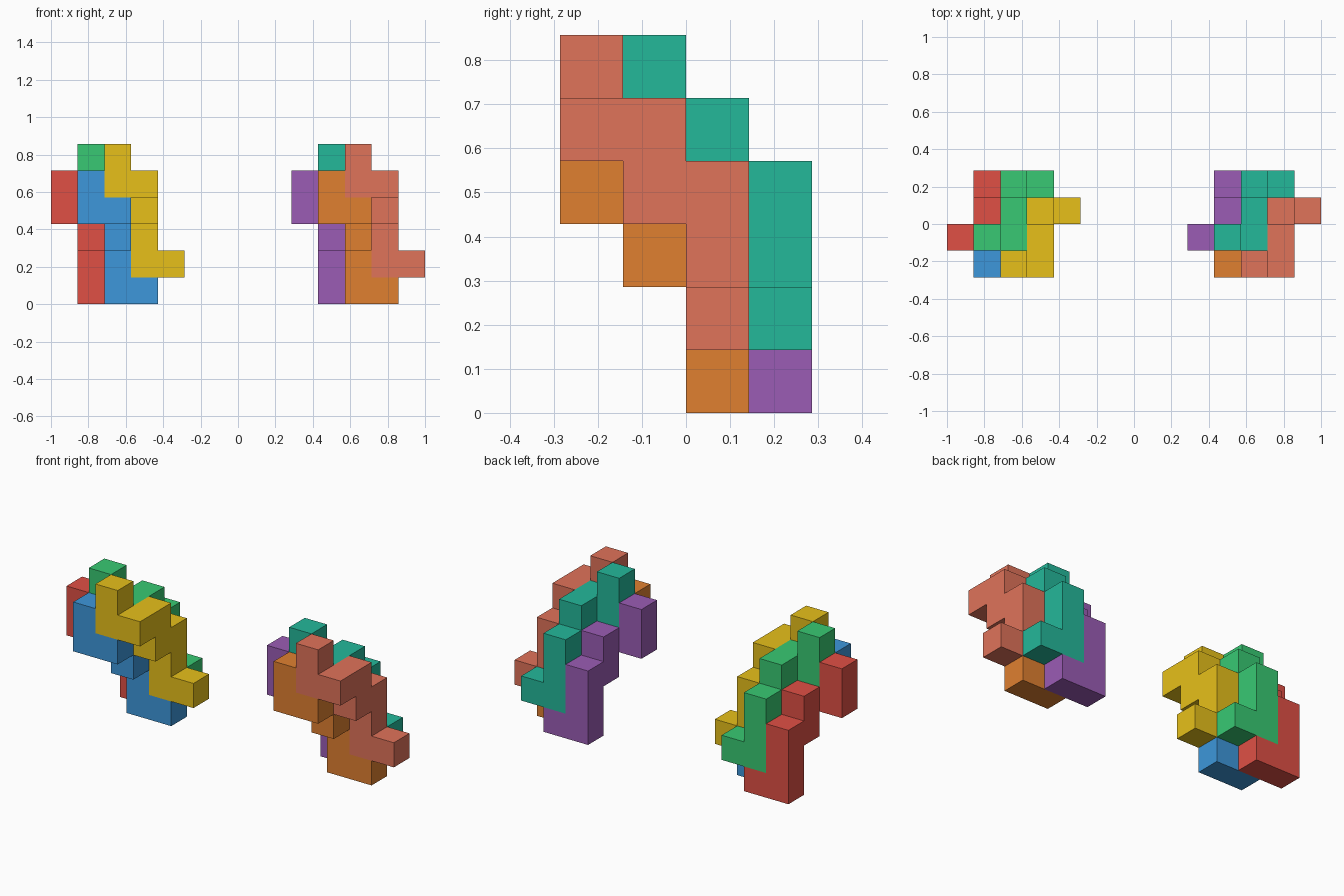
import bpy, bmesh
from mathutils import Vector

if "Cube" in bpy.data.objects:
    bpy.data.objects.remove(bpy.data.objects["Cube"])

U = 1 / 7  # cube edge length
AXES = [Vector((1, 0, 0)), Vector((0, 1, 0)), Vector((0, 0, 1))]
STEP = {'R': AXES[0], 'B': AXES[1], 'D': -AXES[2]}  # right, back, down

# Every piece is the same winding path of nine cubes
START, PATH = Vector((2, -2, 5)), "DRBDBDDR"


def piece_cells(offset):
    cells = [START + offset]
    for s in PATH:
        cells.append(cells[-1] + STEP[s])
    return cells


def srgb(hex_code):
    vals = [int(hex_code[i:i + 2], 16) / 255 for i in (0, 2, 4)]
    return [((v + 0.055) / 1.055) ** 2.4 for v in vals] + [1]


def add_piece(name, offset, hex_code):
    cells = piece_cells(offset)
    filled = {tuple(c) for c in cells}
    bm = bmesh.new()
    half = Vector((0.5, 0.5, 0.5))
    # Outer skin of the joined cubes only
    for c in cells:
        for i, axis in enumerate(AXES):
            for d in (axis, -axis):
                if tuple(c + d) in filled:
                    continue
                t = AXES[(i + 1) % 3]
                b = d.cross(t)
                mid = c + half + d / 2
                quad = [(t + b) / 2, (b - t) / 2, (-t - b) / 2, (t - b) / 2]
                bm.faces.new([bm.verts.new((mid + q) * U) for q in quad])
    bmesh.ops.remove_doubles(bm, verts=bm.verts[:], dist=1e-4)
    bmesh.ops.dissolve_limit(bm, angle_limit=0.01, verts=bm.verts[:], edges=bm.edges[:])
    me = bpy.data.meshes.new(name)
    bm.to_mesh(me)
    bm.free()
    mat = bpy.data.materials.new(name + "_colour")
    mat.diffuse_color = srgb(hex_code)
    mat.use_nodes = True
    mat.node_tree.nodes["Principled BSDF"].inputs["Base Color"].default_value = mat.diffuse_color
    me.materials.append(mat)
    bpy.context.collection.objects.link(bpy.data.objects.new(name, me))


# Position of each piece inside a cluster, with left and right cluster colours
PIECES = [
    ("front_upper_piece", (0, 0, 0), "E7C01A", "E0735A"),
    ("front_lower_piece", (-1, 0, -1), "3D97DB", "E08030"),
    ("back_upper_piece", (-1, 1, 0), "38C973", "24B89A"),
    ("back_lower_piece", (-2, 1, -1), "E05045", "9B5CB5"),
]
for name, off, left, right in PIECES:
    add_piece("left_" + name, Vector(off) + Vector((-7, 0, 0)), left)
    add_piece("right_" + name, Vector(off) + Vector((2, 0, 0)), right)
